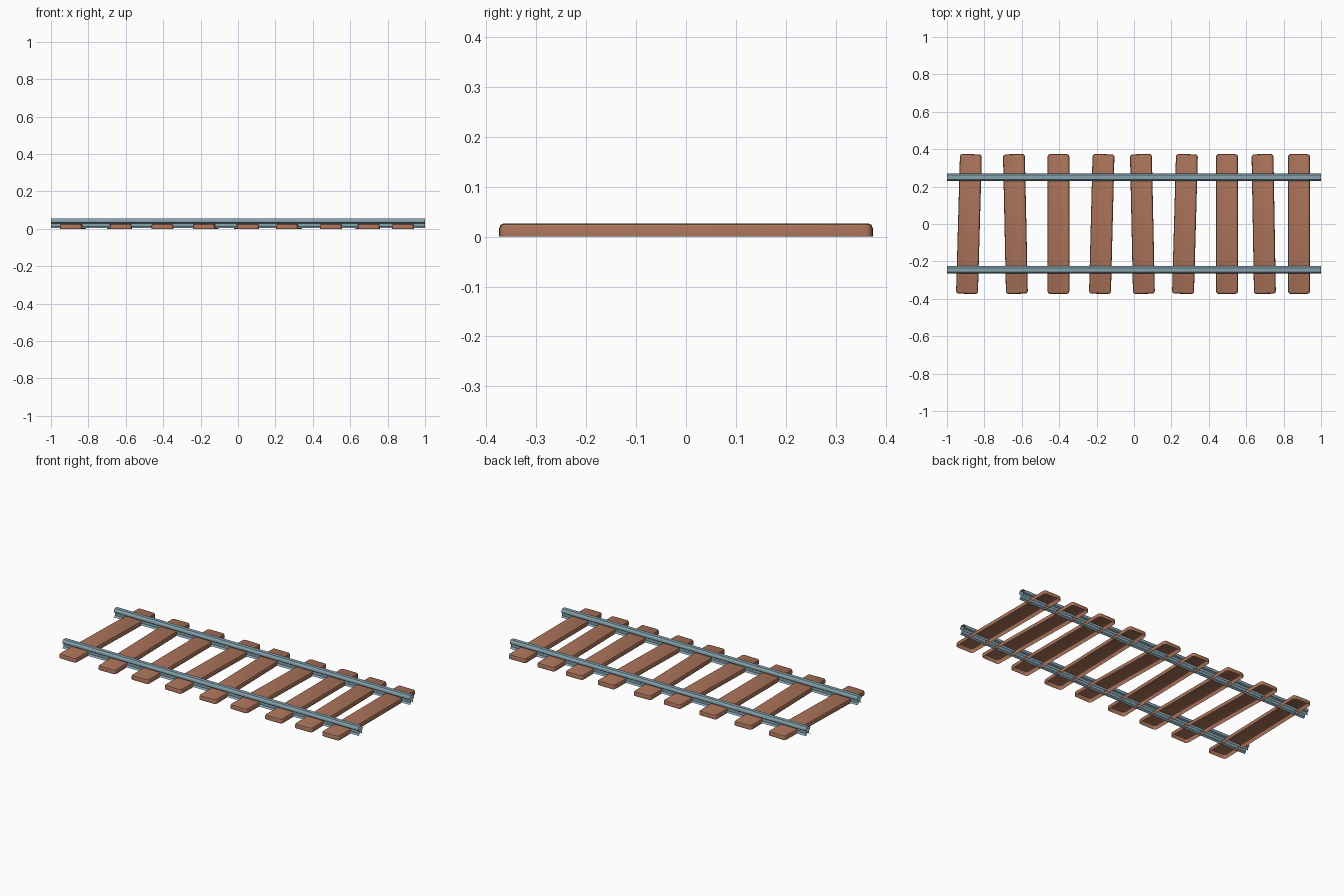
import bpy, bmesh, math

if "Cube" in bpy.data.objects:
    bpy.data.objects.remove(bpy.data.objects["Cube"])

def material(name, col):
    m = bpy.data.materials.new(name)
    m.diffuse_color = (*col, 1)
    m.use_nodes = True
    m.node_tree.nodes["Principled BSDF"].inputs["Base Color"].default_value = m.diffuse_color
    return m

wood = material("wood", (0.40, 0.17, 0.10))
steel = material("steel", (0.24, 0.37, 0.43))

def finish(bm, name, mat, angle):
    me = bpy.data.meshes.new(name)
    bm.to_mesh(me)
    bm.free()
    me.materials.append(mat)
    ob = bpy.data.objects.new(name, me)
    bpy.context.collection.objects.link(ob)
    bpy.ops.object.select_all(action='DESELECT')
    ob.select_set(True)
    bpy.context.view_layer.objects.active = ob
    bpy.ops.object.shade_smooth_by_angle(angle=math.radians(angle))
    return ob

# Sleeper: rounded plank shell, open underneath
W, L, H = 0.117, 0.747, 0.027

def outline(inset, r, n=3):
    pts = []
    for cx, cy, a0 in ((1, 1, 0), (-1, 1, 90), (-1, -1, 180), (1, -1, 270)):
        for i in range(n + 1):
            a = math.radians(a0 + 90 * i / n)
            pts.append((cx * (W / 2 - inset - r) + r * math.cos(a),
                        cy * (L / 2 - inset - r) + r * math.sin(a)))
    return pts

def sleeper(name, x_back, x_front):
    bm = bmesh.new()
    slope = (x_back - x_front) / L
    mid = (x_back + x_front) / 2
    ang = -math.atan(slope)
    c, s = math.cos(ang), math.sin(ang)
    rings = []
    for inset, r, z in ((0, 0.014, 0), (0, 0.014, 0.017), (0.003, 0.011, 0.024), (0.010, 0.004, H)):
        rings.append([bm.verts.new((mid + x * c - y * s, x * s + y * c, z))
                      for x, y in outline(inset, r)])
    n = len(rings[0])
    for a, b in zip(rings, rings[1:]):
        for i in range(n):
            j = (i + 1) % n
            bm.faces.new((a[i], a[j], b[j], b[i]))
    bm.faces.new(rings[-1])
    return finish(bm, name, wood, 40)

ends = [(-.872, -.893), (-.642, -.626), (-.404, -.404), (-.163, -.182), (.037, .053),
        (.283, .262), (.497, .497), (.687, .700), (.882, .882)]
for k, (b, f) in enumerate(ends):
    sleeper(f"sleeper_{k + 1}", b, f)

# Rail: open section with rounded head and narrower web, no end caps
half = [(0.020, 0.004), (0.010, 0.012), (0.010, 0.028), (0.018, 0.033),
        (0.020, 0.040), (0.018, 0.049), (0.011, 0.055)]
profile = half + [(-y, z) for y, z in reversed(half)]

def rail(name, yc):
    bm = bmesh.new()
    a = [bm.verts.new((-1, yc + y, z)) for y, z in profile]
    b = [bm.verts.new((1, yc + y, z)) for y, z in profile]
    for i in range(len(a) - 1):
        bm.faces.new((a[i], b[i], b[i + 1], a[i + 1]))
    bmesh.ops.recalc_face_normals(bm, faces=bm.faces)
    top = max(bm.faces, key=lambda f: f.calc_center_median().z)
    if top.normal.z < 0:
        bmesh.ops.reverse_faces(bm, faces=bm.faces)
    return finish(bm, name, steel, 40)

rail("rail_front", -0.245)
rail("rail_back", 0.25)
